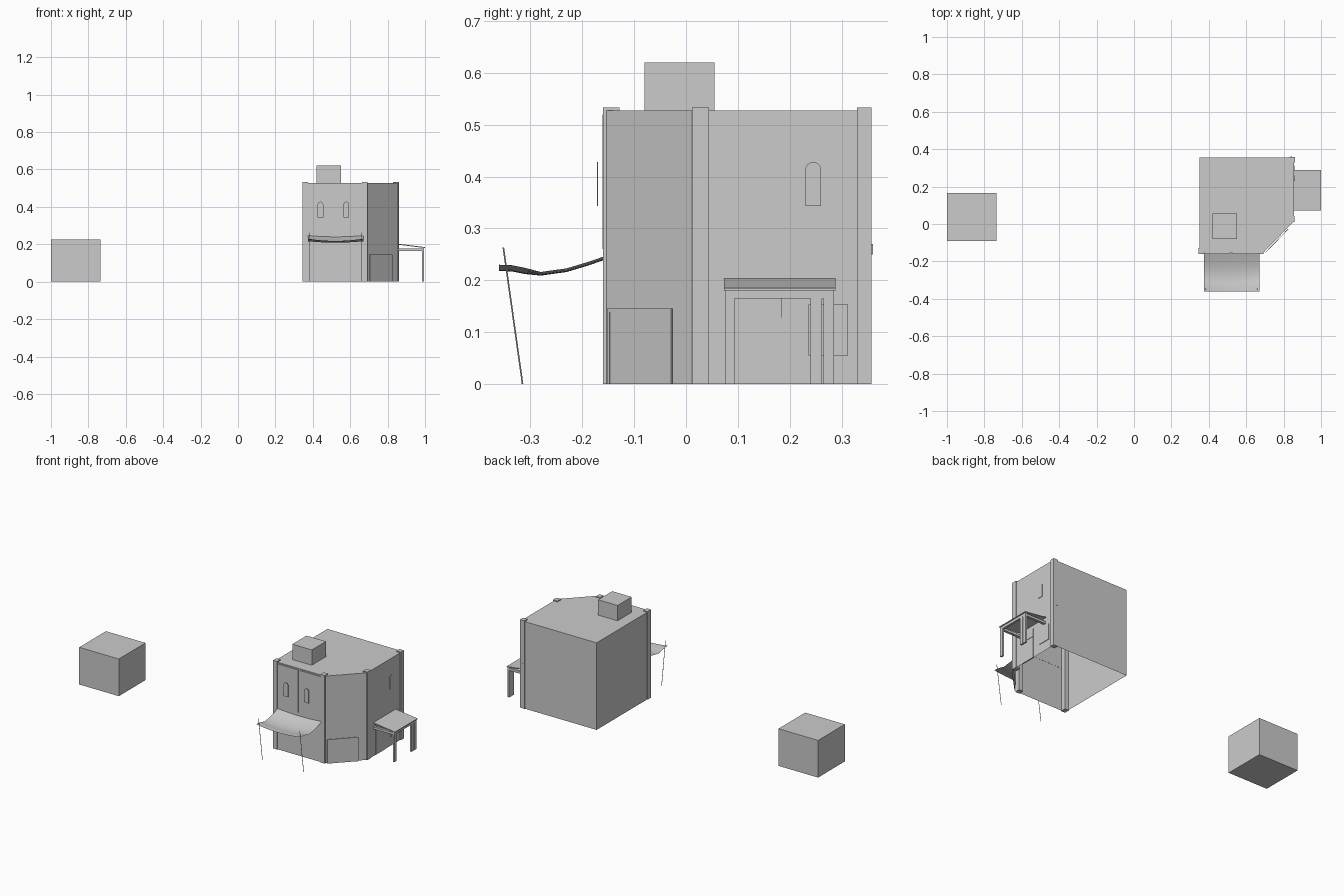
import bpy, bmesh, math
from mathutils import Vector, Matrix

if "Cube" in bpy.data.objects:
    bpy.data.objects.remove(bpy.data.objects["Cube"])


def finish(name, bm):
    bmesh.ops.recalc_face_normals(bm, faces=bm.faces)
    me = bpy.data.meshes.new(name)
    bm.to_mesh(me)
    bm.free()
    ob = bpy.data.objects.new(name, me)
    bpy.context.collection.objects.link(ob)
    return ob


def box(name, x, y, z):
    bm = bmesh.new()
    bmesh.ops.create_cube(bm, size=1)
    for v in bm.verts:
        v.co = [a + (b - a) * (c + 0.5) for (a, b), c in zip((x, y, z), v.co)]
    return finish(name, bm)


def prism(name, points, depth, matrix=Matrix(), open_bottom=False):
    """Extrude a flat outline along its local z."""
    bm = bmesh.new()
    base = bm.faces.new([bm.verts.new((px, py, 0)) for px, py in points])
    res = bmesh.ops.extrude_face_region(bm, geom=[base], use_keep_orig=True)
    verts = [g for g in res["geom"] if isinstance(g, bmesh.types.BMVert)]
    bmesh.ops.translate(bm, verts=verts, vec=(0, 0, depth))
    if open_bottom:
        bmesh.ops.delete(bm, geom=[base], context='FACES_ONLY')
    bm.transform(matrix)
    return finish(name, bm)


def wall_frame(origin, across, normal):
    """Local x along the wall, local y up, local z out of the wall."""
    m = Matrix((across, (0, 0, 1), normal)).transposed().to_4x4()
    m.translation = origin
    return m


def rect(a, b, c, d):
    return [(a, c), (b, c), (b, d), (a, d)]


def arch(w, h):
    r = w / 2
    top = [(r * math.cos(math.pi * i / 8), h - r + r * math.sin(math.pi * i / 8)) for i in range(9)]
    return [(-r, 0), (r, 0)] + top


# Detached crate-like block
box("detached_block", (-1, -0.735), (-0.09, 0.165), (0, 0.225))

# Main shell with a chamfered corner and no floor
prism("main_building", [(0.35, -0.155), (0.69, -0.155), (0.855, 0.015), (0.855, 0.355), (0.35, 0.355)],
      0.527, open_bottom=True)
box("roof_box", (0.42, 0.55), (-0.08, 0.055), (0.527, 0.62))

# Corner columns
for name, x, y in (("front_left", (0.346, 0.374), (-0.16, -0.128)),
                   ("front_right", (0.664, 0.692), (-0.16, -0.128)),
                   ("chamfer", (0.830, 0.859), (0.012, 0.044)),
                   ("back_right", (0.830, 0.860), (0.33, 0.358))):
    box(name + "_column", x, y, (0, 0.533))

# Upper facade panels and arched windows
for side, x, wx in (("left", (0.376, 0.514), 0.441), ("right", (0.526, 0.664), 0.579)):
    box(side + "_facade_panel", x, (-0.161, -0.154), (0.26, 0.52))
    prism(side + "_front_window", arch(0.03, 0.085), 0.002,
          wall_frame((wx, -0.17, 0.343), (1, 0, 0), (0, -1, 0)))
prism("side_window", arch(0.03, 0.085), 0.003,
      wall_frame((0.855, 0.245, 0.343), (0, 1, 0), (1, 0, 0)))

# Door on the chamfered wall
d = Vector((0.165, 0.17, 0)).normalized()
n = Vector((d.y, -d.x, 0))
corner = wall_frame(Vector((0.69, -0.155, 0)) + n * 0.006, d, n)
prism("corner_door_frame",
      [(0.012, 0), (0.012, 0.146), (0.185, 0.146), (0.185, 0), (0.178, 0), (0.178, 0.139),
       (0.019, 0.139), (0.019, 0)], 0.003, corner)
prism("corner_door", rect(0.019, 0.178, 0, 0.139), 0.002, corner)

# Sagging cloth awning
profile = [(-0.155, 0.240), (-0.19, 0.228), (-0.23, 0.216), (-0.28, 0.209),
           (-0.31, 0.212), (-0.335, 0.217), (-0.36, 0.218)]
bm = bmesh.new()
rows = []
for y, z in profile:
    rows.append([bm.verts.new((0.522 + 0.148 * u / 6, y, z + (0.012 - 0.005 * (y > -0.3)) * (u / 6) ** 2))
                 for u in range(-6, 7)])
for r0, r1 in zip(rows, rows[1:]):
    for i in range(12):
        bm.faces.new((r0[i], r0[i + 1], r1[i + 1], r1[i]))
awning = finish("awning_cloth", bm)
for p in awning.data.polygons:
    p.use_smooth = True

# Leaning awning poles
for side, x in (("left", 0.384), ("right", 0.66)):
    a, b = Vector((x, -0.315, 0)), Vector((x, -0.352, 0.263))
    bm = bmesh.new()
    bmesh.ops.create_cone(bm, cap_ends=True, segments=6, radius1=0.0015, radius2=0.0015, depth=(b - a).length)
    bm.transform(Matrix.Translation((a + b) / 2) @ (b - a).to_track_quat('Z', 'Y').to_matrix().to_4x4())
    finish(side + "_awning_pole", bm)

# Side porch: sloping roof, beams and posts
prism("porch_roof", [(0.855, 0.203), (1.0, 0.185), (1.0, 0.18), (0.855, 0.198)], 0.215,
      wall_frame((0, 0.288, 0), (1, 0, 0), (0, -1, 0)))
for name, y in (("front", (0.075, 0.09)), ("back", (0.27, 0.285))):
    box(name + "_porch_beam", (0.855, 0.995), y, (0.163, 0.177))
box("outer_porch_beam", (0.983, 0.995), (0.075, 0.285), (0.165, 0.18))
box("front_porch_post", (0.984, 0.995), (0.075, 0.093), (0, 0.178))
box("back_porch_post", (0.984, 0.995), (0.265, 0.285), (0, 0.178))
box("inner_porch_post", (0.984, 0.995), (0.24, 0.262), (0, 0.178))

# Side wall door, door light, window and small back fixture
box("side_door", (0.85, 0.857), (0.095, 0.185), (0, 0.178))
box("side_door_light", (0.85, 0.859), (0.135, 0.185), (0.128, 0.172))
box("porch_window", (0.85, 0.858), (0.236, 0.312), (0.055, 0.153))
box("back_fixture", (0.836, 0.844), (0.352, 0.36), (0.25, 0.27))
